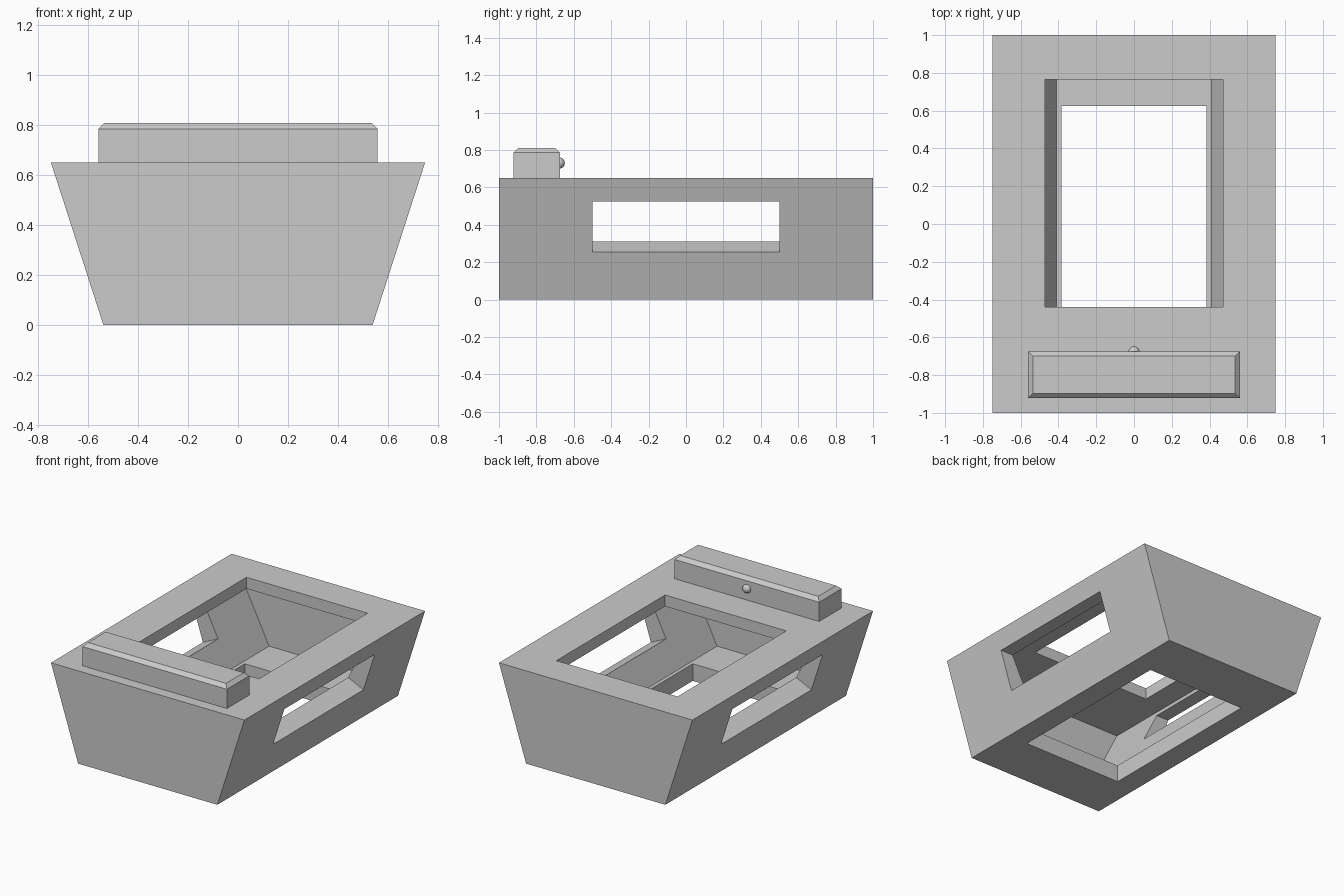
import bpy, bmesh

if "Cube" in bpy.data.objects:
    bpy.data.objects.remove(bpy.data.objects["Cube"])

grey = bpy.data.materials.new("plain grey")
grey.diffuse_color = (0.6, 0.6, 0.6, 1)
grey.use_nodes = True
grey.node_tree.nodes["Principled BSDF"].inputs["Base Color"].default_value = grey.diffuse_color


def prism(name, profile, y0, y1):
    """Extrude an (x, z) profile along y."""
    bm = bmesh.new()
    face = bm.faces.new([bm.verts.new((x, y0, z)) for x, z in profile])
    ext = bmesh.ops.extrude_face_region(bm, geom=[face])
    verts = [v for v in ext["geom"] if isinstance(v, bmesh.types.BMVert)]
    bmesh.ops.translate(bm, verts=verts, vec=(0, y1 - y0, 0))
    bmesh.ops.recalc_face_normals(bm, faces=bm.faces)
    me = bpy.data.meshes.new(name)
    bm.to_mesh(me)
    bm.free()
    me.materials.append(grey)
    ob = bpy.data.objects.new(name, me)
    bpy.context.collection.objects.link(ob)
    return ob


def trapezoid(w0, z0, w1, z1):
    return [(-w0, z0), (w0, z0), (w1, z1), (-w1, z1)]


def apply_modifiers(ob):
    bpy.context.view_layer.objects.active = ob
    for m in list(ob.modifiers):
        bpy.ops.object.modifier_apply(modifier=m.name)


# Tapered outer body
body = prism("body", trapezoid(0.54, 0, 0.75, 0.65), -1, 1)

# Hollow, top opening, floor opening
cutters = [
    prism("cavity_cutter", trapezoid(0.41, 0.12, 0.635, 0.57), -0.93, 0.93),
    prism("top_opening_cutter", trapezoid(0.47, 0.5, 0.47, 0.8), -0.44, 0.765),
    prism("floor_opening_cutter", trapezoid(0.385, -0.1, 0.385, 0.2), -0.625, 0.625),
]
# Side windows with a sill that falls outward
for side, s in (("left", -1), ("right", 1)):
    window = [(0.44, 0.34), (0.835, 0.155), (0.835, 0.525), (0.44, 0.525)]
    cutters.append(prism(side + "_window_cutter", [(s * x, z) for x, z in window], -0.5, 0.5))

for c in cutters:
    c.hide_render = True
    m = body.modifiers.new(c.name, "BOOLEAN")
    m.operation = "DIFFERENCE"
    m.solver = "EXACT"
    m.object = c
apply_modifiers(body)
for c in cutters:
    bpy.data.objects.remove(c)

# Chamfered bar on the front of the top
bar = prism("top_bar", trapezoid(0.56, 0.65, 0.56, 0.81), -0.922, -0.675)
bm = bmesh.new()
bm.from_mesh(bar.data)
top_edges = [e for e in bm.edges if all(v.co.z > 0.8 for v in e.verts)]
bmesh.ops.bevel(bm, geom=top_edges, offset=0.025, segments=1, affect="EDGES")
bm.to_mesh(bar.data)
bm.free()

# Round button on the back of the bar
bpy.ops.mesh.primitive_uv_sphere_add(segments=32, ring_count=16, radius=0.03,
                                     location=(0, -0.678, 0.73))
button = bpy.context.object
button.name = "button"
button.data.materials.append(grey)
bpy.ops.object.shade_smooth_by_angle()
